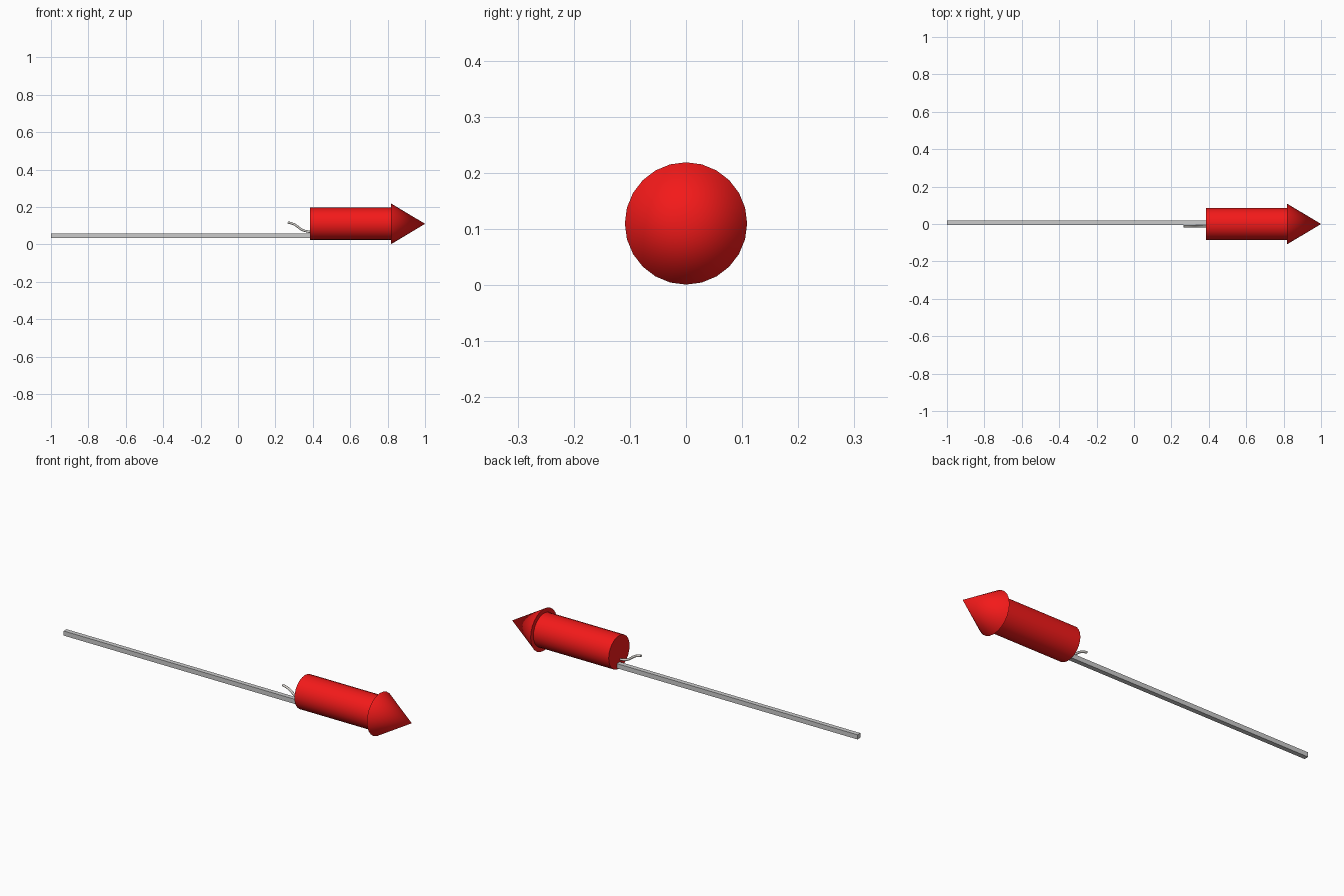
import bpy
from math import pi

if "Cube" in bpy.data.objects:
    bpy.data.objects.remove(bpy.data.objects["Cube"])

AXIS_Z = 0.11
SIDES = 24


def material(name, color):
    mat = bpy.data.materials.new(name)
    mat.diffuse_color = color
    mat.use_nodes = True
    mat.node_tree.nodes["Principled BSDF"].inputs["Base Color"].default_value = mat.diffuse_color
    return mat


def finish(name, mat=None, smooth=True):
    obj = bpy.context.object
    obj.name = name
    if mat:
        obj.data.materials.append(mat)
    bpy.ops.object.transform_apply(location=False, rotation=True, scale=True)
    if smooth:
        bpy.ops.object.shade_smooth_by_angle(angle=pi / 6)
    return obj


def round_part(name, x0, x1, r0, r1, mat):
    # tapered round body lying along x
    bpy.ops.mesh.primitive_cone_add(
        vertices=SIDES, radius1=r0, radius2=r1, depth=x1 - x0,
        location=((x0 + x1) / 2, 0, AXIS_Z), rotation=(0, pi / 2, 0))
    return finish(name, mat)


red = material("red_paper", (0.9, 0.01, 0.01, 1))
cord = material("fuse_cord", (0.72, 0.69, 0.65, 1))

# Body tube and overhanging nose cone
round_part("body_tube", 0.385, 0.818, 0.086, 0.086, red)
round_part("nose_cone", 0.818, 1.0, 0.109, 0.0, red)

# Square guide stick, set just inside the lower rim of the tube
bpy.ops.mesh.primitive_cube_add(size=1, location=(-0.305, 0.007, 0.045))
bpy.context.object.scale = (1.39, 0.024, 0.024)
finish("guide_stick", smooth=False)

# Curved fuse
curve = bpy.data.curves.new("fuse", 'CURVE')
curve.dimensions = '3D'
curve.bevel_depth = 0.006
curve.bevel_resolution = 2
curve.resolution_u = 5
curve.use_fill_caps = True
path = [(0.266, 0.118), (0.300, 0.107), (0.345, 0.077), (0.388, 0.066)]
spline = curve.splines.new('BEZIER')
spline.bezier_points.add(len(path) - 1)
for point, (x, z) in zip(spline.bezier_points, path):
    point.co = (x, -0.012, z)
    point.handle_left_type = point.handle_right_type = 'AUTO'
curve.materials.append(cord)
fuse = bpy.data.objects.new("fuse", curve)
bpy.context.collection.objects.link(fuse)
